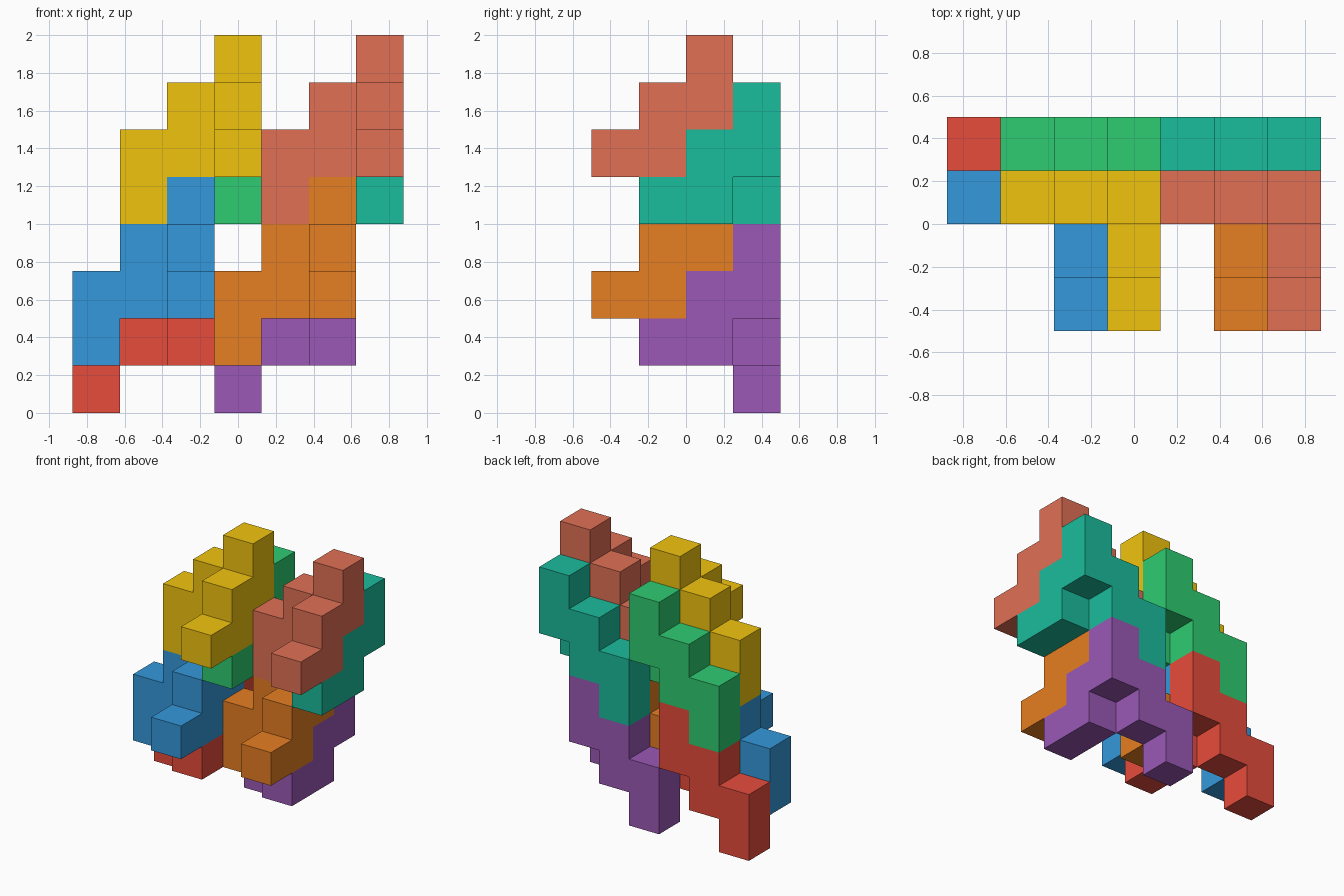
import bpy, bmesh
from mathutils import Vector, Color

if "Cube" in bpy.data.objects:
    bpy.data.objects.remove(bpy.data.objects["Cube"])

U = 0.25  # edge of one cube

# One puzzle piece: two staircase arms meeting at a corner column
PIECE = {(0, 0, 0), (0, 0, 1),
         (-1, 0, 0), (-1, 0, -1), (-2, 0, -1), (-2, 0, -2),
         (0, -1, 0), (0, -1, -1), (0, -2, -1)}
NORMALS = [(1, 0, 0), (-1, 0, 0), (0, 1, 0), (0, -1, 0), (0, 0, 1), (0, 0, -1)]


def add_piece(name, corner, hexcol):
    """Outer skin of the piece, with its corner cube at grid cell `corner`."""
    bm = bmesh.new()
    for cell in PIECE:
        centre = (Vector(cell) + Vector(corner) + Vector((-3, -1.5, 0.5))) * U
        for n in NORMALS:
            if tuple(a + b for a, b in zip(cell, n)) in PIECE:
                continue
            n = Vector(n)
            u = Vector((n.y, n.z, n.x))
            v = n.cross(u)
            bm.faces.new([bm.verts.new(centre + (n + u * a + v * b) * U / 2)
                          for a, b in ((-1, -1), (1, -1), (1, 1), (-1, 1))])
    bmesh.ops.remove_doubles(bm, verts=bm.verts, dist=1e-4)
    bmesh.ops.dissolve_limit(bm, angle_limit=0.01, verts=bm.verts, edges=bm.edges)
    mesh = bpy.data.meshes.new(name)
    bm.to_mesh(mesh)
    bm.free()
    # Hex colours are sRGB, materials want linear values
    mat = bpy.data.materials.new(name + "_colour")
    srgb = Color([int(hexcol[i:i + 2], 16) / 255 for i in (0, 2, 4)])
    mat.diffuse_color = (*srgb.from_srgb_to_scene_linear(), 1)
    mat.use_nodes = True
    mat.node_tree.nodes["Principled BSDF"].inputs["Base Color"].default_value = mat.diffuse_color
    mesh.materials.append(mat)
    bpy.context.collection.objects.link(bpy.data.objects.new(name, mesh))


# Front layer piece and its back neighbour (one step back, one step down)
PAIRS = [((2, 2, 3), "blue", "3498db", "red", "e74c3c"),
         ((3, 2, 6), "yellow", "f1c40f", "green", "2ecc71"),
         ((5, 2, 3), "orange", "e67e22", "purple", "9b59b6"),
         ((6, 2, 6), "salmon", "e17055", "teal", "1abc9c")]
for (x, y, z), front, front_hex, back, back_hex in PAIRS:
    add_piece(front + "_piece", (x, y, z), front_hex)
    add_piece(back + "_piece", (x, y + 1, z - 1), back_hex)
